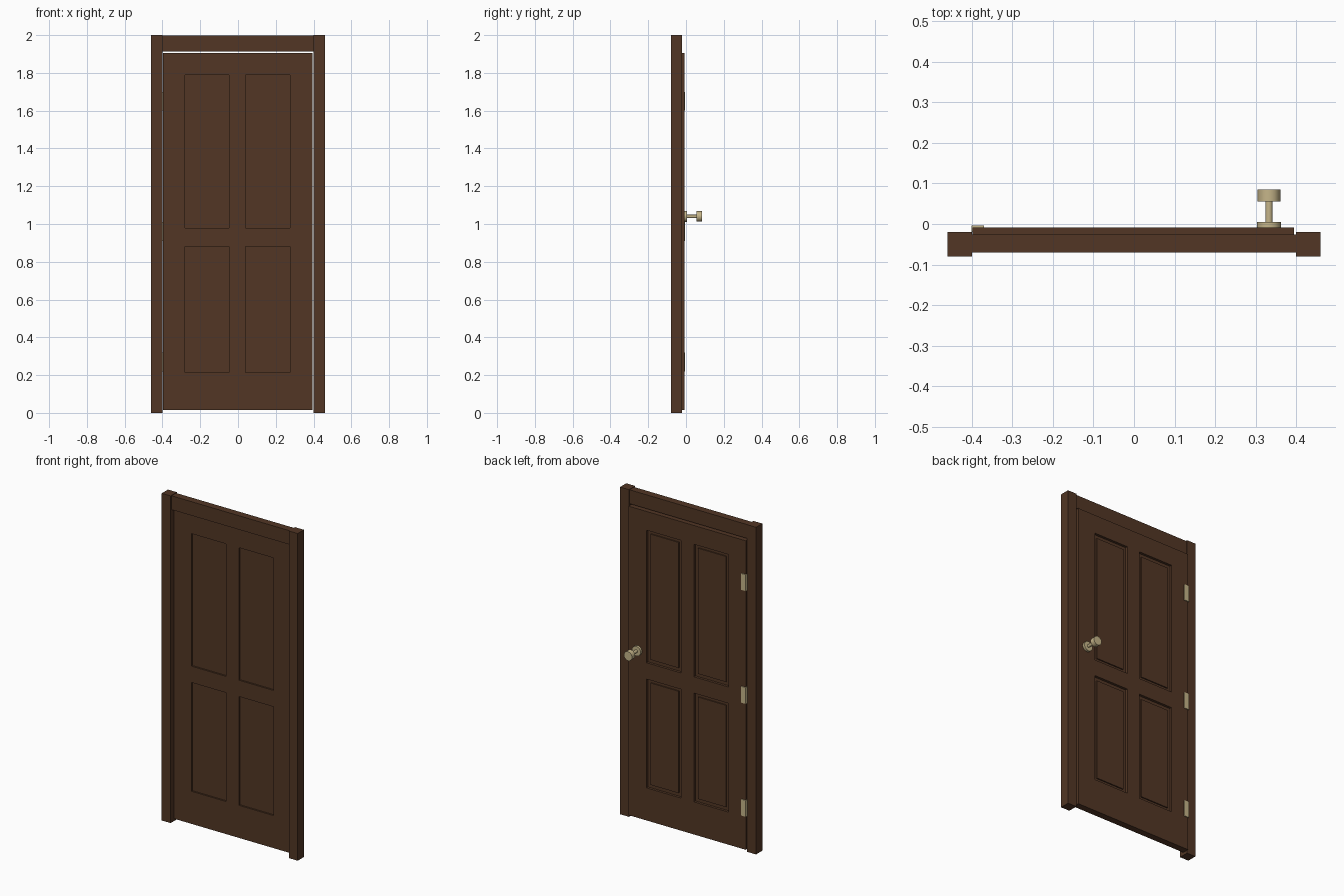
import bpy, bmesh, math
from mathutils import Vector

cube = bpy.data.objects.get("Cube")
if cube:
    bpy.data.objects.remove(cube, do_unlink=True)


def material(name, rgb):
    m = bpy.data.materials.new(name)
    m.use_nodes = True
    m.diffuse_color = (*rgb, 1)
    m.node_tree.nodes["Principled BSDF"].inputs["Base Color"].default_value = (*rgb, 1)
    return m


wood = material("dark_brown_wood", (0.084, 0.037, 0.018))
brass = material("pale_brass", (0.56, 0.46, 0.25))


def finish(name, bm, mat):
    bmesh.ops.recalc_face_normals(bm, faces=bm.faces)
    mesh = bpy.data.meshes.new(name)
    bm.to_mesh(mesh)
    bm.free()
    mesh.materials.append(mat)
    ob = bpy.data.objects.new(name, mesh)
    bpy.context.collection.objects.link(ob)
    return ob


def box_mesh(lo, hi):
    bm = bmesh.new()
    bmesh.ops.create_cube(bm, size=1)
    lo, hi = Vector(lo), Vector(hi)
    for v in bm.verts:
        v.co = (lo + hi) / 2 + v.co * (hi - lo)
    return bm


def box(name, lo, hi, mat):
    return finish(name, box_mesh(lo, hi), mat)


# Frame
box("right_jamb", (-0.46, -0.08, 0), (-0.40, -0.02, 2), wood)
box("left_jamb", (0.40, -0.08, 0), (0.46, -0.02, 2), wood)
box("head_rail", (-0.40, -0.07, 1.912), (0.40, -0.026, 1.997), wood)

# Door leaf: cut into a grid, then the four panel cells are sunk on both sides
panel_x = ((-0.28, -0.047), (0.041, 0.274))
panel_z = ((0.215, 0.88), (0.98, 1.79))
bm = box_mesh((-0.398, -0.05, 0.016), (0.395, -0.009, 1.905))
for axis, spans in ((0, panel_x), (2, panel_z)):
    normal = Vector((axis == 0, 0, axis == 2))
    for cut in (c for span in spans for c in span):
        bmesh.ops.bisect_plane(bm, geom=bm.verts[:] + bm.edges[:] + bm.faces[:],
                               plane_co=normal * cut, plane_no=normal)


def panel_faces(side):
    found = []
    for f in bm.faces:
        c = f.calc_center_median()
        if (f.normal.y * side > 0.9 and any(a < c.x < b for a, b in panel_x)
                and any(a < c.z < b for a, b in panel_z)):
            found.append(f)
    return found


def sink(faces, margin, depth):
    bmesh.ops.inset_individual(bm, faces=faces, thickness=margin)
    bmesh.ops.inset_individual(bm, faces=faces, thickness=0, depth=depth)


bm.normal_update()
front, back = panel_faces(-1), panel_faces(1)
bmesh.ops.inset_individual(bm, faces=front, thickness=0, depth=-0.01)
bmesh.ops.inset_individual(bm, faces=back, thickness=0, depth=-0.015)
sink(back, 0.03, 0.007)  # raised field on the back
finish("door_leaf", bm, wood)

# Hinges
for label, z in (("bottom", 0.27), ("middle", 0.96), ("top", 1.65)):
    box(label + "_hinge", (-0.401, -0.02, z - 0.05), (-0.37, -0.004, z + 0.05), brass)


# Door knob on the back
def disc(name, radius, y0, y1):
    bpy.ops.mesh.primitive_cylinder_add(vertices=12, radius=radius, depth=y1 - y0,
                                        location=(0.333, (y0 + y1) / 2, 1.04),
                                        rotation=(math.pi / 2, 0, 0))
    ob = bpy.context.object
    ob.name = name
    ob.data.materials.append(brass)
    bpy.ops.object.shade_smooth_by_angle(angle=math.radians(35))


disc("knob_rose", 0.03, -0.01, 0.005)
disc("knob_stem", 0.009, 0.005, 0.055)
disc("knob_handle", 0.028, 0.055, 0.085)
